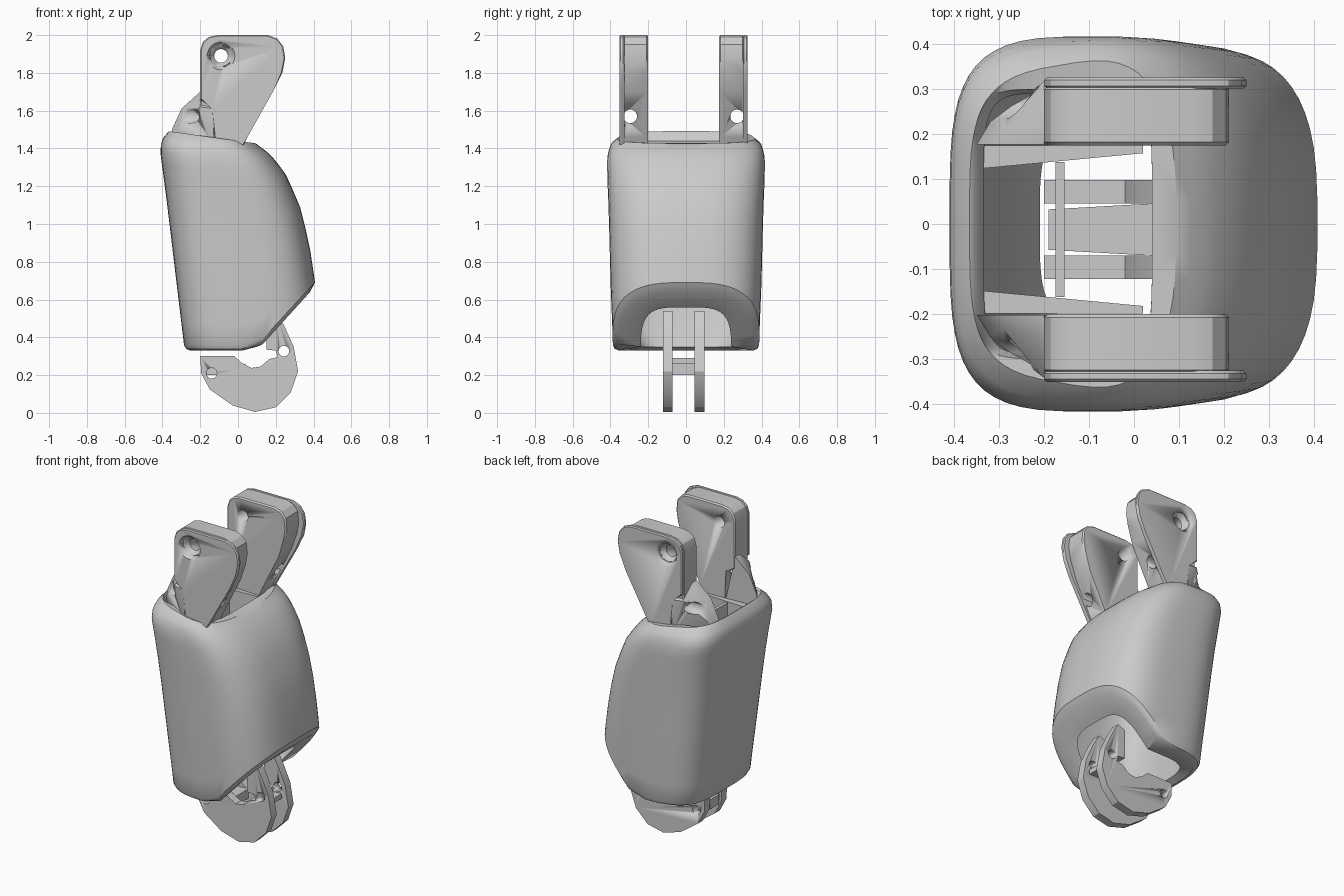
import bpy, bmesh
from math import cos, sin, pi, copysign
from mathutils import Matrix, Vector

if "Cube" in bpy.data.objects:
    bpy.data.objects.remove(bpy.data.objects["Cube"])

MID = -0.0125  # mirror line of the hinge hardware in y


def make(name, bm, angle=0.5):
    bmesh.ops.recalc_face_normals(bm, faces=bm.faces[:])
    me = bpy.data.meshes.new(name)
    bm.to_mesh(me)
    bm.free()
    ob = bpy.data.objects.new(name, me)
    bpy.context.collection.objects.link(ob)
    for o in bpy.context.selected_objects:
        o.select_set(False)
    ob.select_set(True)
    bpy.context.view_layer.objects.active = ob
    bpy.ops.object.shade_smooth_by_angle(angle=angle)
    return ob


def prism(name, pts, y0, y1, bevel=0):
    """Extrude an x-z outline along y."""
    bm = bmesh.new()
    a = [bm.verts.new((x, y0, z)) for x, z in pts]
    b = [bm.verts.new((x, y1, z)) for x, z in pts]
    bm.faces.new(a)
    bm.faces.new(b[::-1])
    for i in range(len(pts)):
        j = (i + 1) % len(pts)
        bm.faces.new((a[i], b[i], b[j], a[j]))
    if bevel:
        rim = [e for e in bm.edges if abs(e.verts[0].co.y - e.verts[1].co.y) < 1e-6]
        bmesh.ops.bevel(bm, geom=rim, offset=bevel, segments=1, affect='EDGES')
    return make(name, bm)


def hull(name, pts):
    bm = bmesh.new()
    for p in pts:
        bm.verts.new(p)
    bmesh.ops.convex_hull(bm, input=bm.verts[:])
    return make(name, bm)


def drill(ob, start, end, r1, r2=None):
    """Cut a round or conical hole running from start to end."""
    start, end = Vector(start), Vector(end)
    d = end - start
    bm = bmesh.new()
    m = Matrix.Translation((start + end) / 2) @ d.to_track_quat('Z', 'Y').to_matrix().to_4x4()
    bmesh.ops.create_cone(bm, cap_ends=True, segments=24, radius1=r1,
                          radius2=r2 or r1, depth=d.length, matrix=m)
    cutter = make("cutter", bm)
    cutter.hide_render = True
    mod = ob.modifiers.new("hole", 'BOOLEAN')
    mod.operation, mod.solver, mod.object = 'DIFFERENCE', 'EXACT', cutter
    bpy.context.view_layer.objects.active = ob
    bpy.ops.object.modifier_apply(modifier=mod.name)
    bpy.data.objects.remove(cutter)


# ---- hollow shell: columns of a superellipse loft between slanted ends
Z = (.30, .50, .68, .90, 1.10, 1.27, 1.37, 1.43, 1.47, 1.51)
XL = (-.279, -.303, -.325, -.351, -.375, -.397, -.411, -.408, -.39, -.345)
XR = (.44, .43, .41, .377, .327, .25, .17, .09, .05, .02)
HY = (.386, .392, .40, .405, .411, .418, .417, .395, .345, .29)


def lerp(tab, z):
    z = min(max(z, Z[0]), Z[-1])
    for i in range(len(Z) - 1):
        if z <= Z[i + 1]:
            return tab[i] + (tab[i + 1] - tab[i]) * (z - Z[i]) / (Z[i + 1] - Z[i])


def oval(a, x0, x1, hy, n=None):
    c, s = cos(a), sin(a)
    n = n or (3.2 + (0.5 if c < 0 else -0.2) * abs(c))
    px = copysign(abs(c) ** (2 / n), c)
    py = copysign(abs(s) ** (2 / n), s)
    return (x0 + x1) / 2 + px * (x1 - x0) / 2, py * hy


def z_bottom(x):
    return .33 + max(0, x - .1) * 1.1


def z_top(x):
    return 1.44 - .14 * x


def wall(a, z, inset):
    return oval(a, lerp(XL, z) + inset, lerp(XR, z) - inset, lerp(HY, z) - inset)


def solve(a, f, z):
    for _ in range(40):
        z = .5 * z + .5 * f(wall(a, z, 0)[0])
    return z


def shell_column(a):
    zb, zt = solve(a, z_bottom, .5), solve(a, z_top, 1.44)

    def at(t, inset):
        z = zb + (zt - zb) * t
        return (*wall(a, z, inset), z)
    bx, by = oval(a, -.21, .29, .24, 4)
    tx, ty = oval(a, -.355, .04, .30, 6)
    col = [(bx, by, z_bottom(bx) + .02)]
    x, y, _ = at(0, .03)
    col += [(x, y, z_bottom(x)), at(.008, .009), at(.025, 0)]
    col += [at(t, 0) for t in (.12, .25, .4, .55, .68, .78, .85, .9, .94, .97, 1)]
    col += [(tx, ty, z_top(tx) - .005), (tx + (.02 if tx < -.2 else 0), ty * .97, z_top(tx) - .05)]
    col += [at(t, .05) for t in (.88, .7, .5, .3, .1)]
    return col


bm = bmesh.new()
N = 56
cols = [[bm.verts.new(p) for p in shell_column(2 * pi * (i + .5) / N)] for i in range(N)]
for i in range(N):
    p, q = cols[i], cols[(i + 1) % N]
    for k in range(len(p)):
        m = (k + 1) % len(p)
        bm.faces.new((p[k], q[k], q[m], p[m]))
make("shell", bm, 0.6)

# ---- paired hardware
LUG = [(-.13, 1.30), (-.13, 1.60), (-.20, 1.62), (-.20, 1.92), (-.185, 1.965), (-.155, 1.99),
       (-.11, 2.0), (.13, 2.0), (.175, 1.985), (.205, 1.95), (.212, 1.88), (.20, 1.81),
       (.16, 1.70), (.04, 1.46), (-.02, 1.30)]
FLANGE = [(-.12, 1.40), (-.13, 1.61), (-.20, 1.66), (-.20, 1.92), (-.185, 1.965), (-.155, 1.99),
          (-.11, 2.0), (.16, 2.0), (.21, 1.98), (.24, 1.94), (.25, 1.88), (.235, 1.80),
          (.19, 1.71), (.05, 1.46), (.02, 1.40)]
PLATE = [(-.20, .30), (-.02, .30), (.02, .265), (.07, .238), (.12, .245), (.165, .285), (.21, .295),
         (.20, .33), (.15, .335), (.15, .52), (.20, .54), (.245, .46), (.295, .35), (.318, .22),
         (.28, .11), (.20, .03), (.09, .005), (-.03, .04), (-.15, .125), (-.195, .21)]

for s, side in ((1, "back"), (-1, "front")):
    def y(d):
        return MID + s * d
    # upper lugs with countersunk pin hole and cross hole
    lug = prism(side + "_lug", LUG, y(.1875), y(.32), .008)
    flange = prism(side + "_lug_flange", FLANGE, y(.314), y(.339), .006)
    # sloped gusset beside the lug
    gusset = hull(side + "_gusset", [
        (-.35, y(.19), 1.50), (-.35, y(.19), 1.40), (-.30, y(.19), 1.61), (-.20, y(.19), 1.70),
        (-.20, y(.235), 1.70), (-.29, y(.22), 1.61), (-.13, y(.335), 1.61), (-.13, y(.335), 1.40),
        (-.20, y(.33), 1.62), (-.32, y(.24), 1.48), (-.13, y(.19), 1.40)])
    for ob in (lug, flange):
        drill(ob, (-.09, y(.1), 1.89), (-.09, y(.5), 1.89), .036)
        drill(ob, (-.09, y(.285), 1.89), (-.09, y(.345), 1.89), .036, .078)
    for ob in (lug, gusset):
        drill(ob, (-.6, y(.283), 1.57), (.6, y(.283), 1.57), .036)
    # lower hinge plates
    plate = prism(side + "_hinge_plate", PLATE, y(.058), y(.11))
    for hx, hz in ((-.14, .21), (.243, .327)):
        drill(plate, (hx, y(0), hz), (hx, y(.2), hz), .028)
    # tapered inner wall
    hull(side + "_inner_wall", [(x, y(d), z) for x, z0, z1 in ((-.35, 1.05, 1.43), (.02, 1.05, 1.42))
                                for z in (z0, z1) for d in (.187, .135 if x < 0 else .17)])

# ---- links between the pairs
prism("inner_crossbar", [(-.175, 1.2), (-.175, 1.42), (-.155, 1.42), (-.155, 1.2)], y(-.15), y(.15))
hull("hinge_bridge", [(x, MID + s * d, z) for x, d in ((-.19, .045), (.04, .058))
                      for s in (1, -1) for z in (.20, .26)])
hull("hinge_crossbar", [(x, MID + d, z) for x in (.20, .27) for d in (-.07, .07) for z in (.26, .29)])
